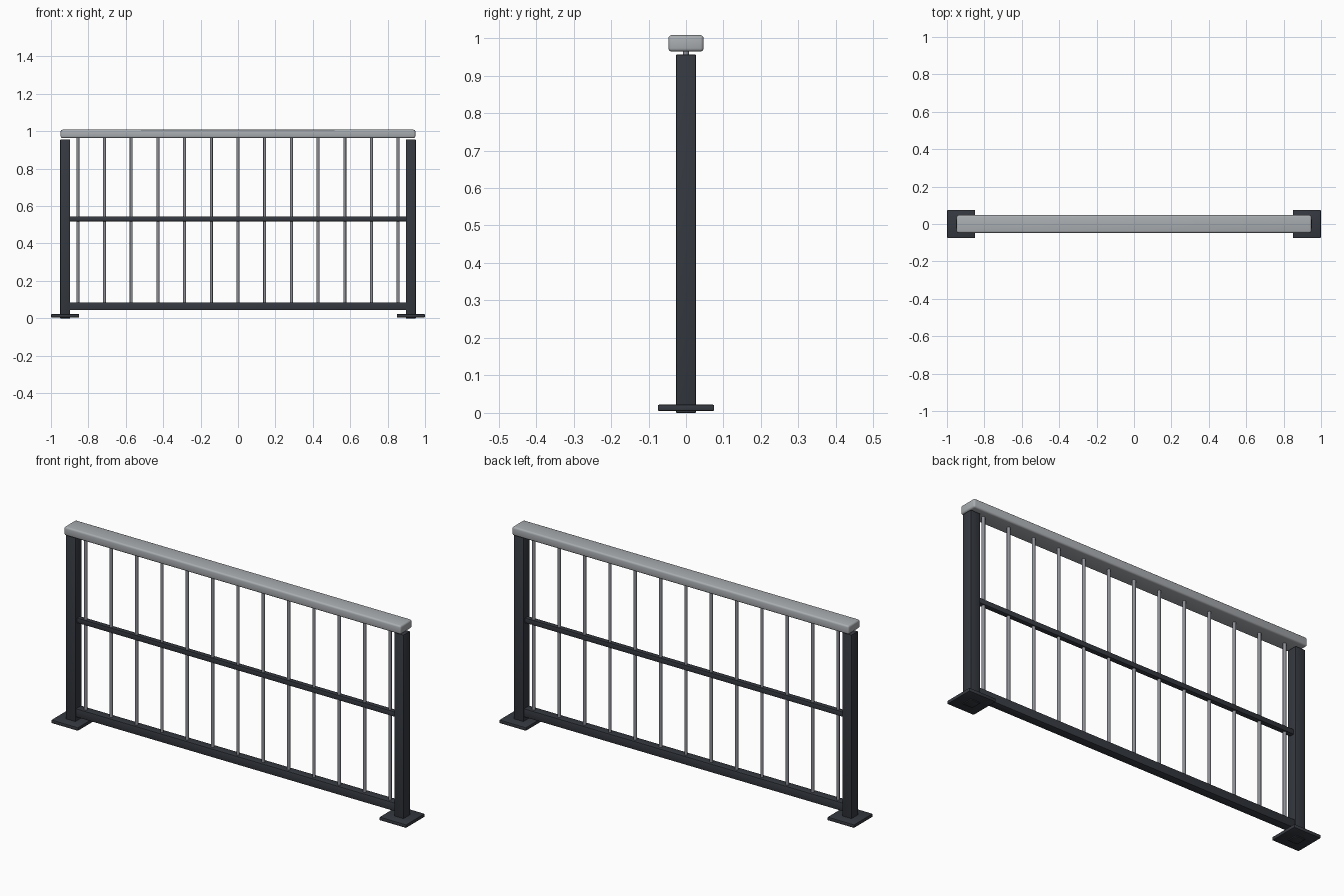
import bpy
from math import radians

if "Cube" in bpy.data.objects:
    bpy.data.objects.remove(bpy.data.objects["Cube"])


def material(name, color):
    m = bpy.data.materials.new(name)
    m.diffuse_color = (*color, 1)
    m.use_nodes = True
    m.node_tree.nodes["Principled BSDF"].inputs["Base Color"].default_value = m.diffuse_color
    return m


DARK = material("dark_metal", (0.035, 0.04, 0.05))
RAIL = material("brushed_rail", (0.40, 0.42, 0.44))
ROD = material("steel_rod", (0.26, 0.27, 0.30))


def box(name, center, size, mat, bevel=0.002, segments=2):
    bpy.ops.mesh.primitive_cube_add(size=1, location=center)
    o = bpy.context.object
    o.name = name
    o.scale = size
    bpy.ops.object.transform_apply(location=False, rotation=False, scale=True)
    b = o.modifiers.new("edge", 'BEVEL')
    b.width = bevel
    b.segments = segments
    o.data.materials.append(mat)
    bpy.ops.object.modifier_apply(modifier=b.name)
    bpy.ops.object.shade_smooth_by_angle(angle=radians(35))
    return o


# Posts standing through their floor plates
for side, sx in (("left", -1), ("right", 1)):
    x = sx * 0.924
    box(side + "_post", (x, 0, 0.478), (0.053, 0.053, 0.956), DARK)
    box(side + "_base_plate", (x, 0, 0.0135), (0.15, 0.15, 0.017), DARK, 0.003)

# Handrail with rounded edges, floating just above the posts
box("handrail", (0, 0, 0.986), (1.896, 0.094, 0.044), RAIL, 0.009, 3)

# Horizontal rails between the posts
box("middle_rail", (0, 0, 0.531), (1.80, 0.025, 0.025), DARK)
box("bottom_rail", (0, 0, 0.064), (1.80, 0.042, 0.042), DARK)

# Evenly spaced round balusters, rising into the handrail
z0, z1 = 0.07, 0.975
for i in range(13):
    bpy.ops.mesh.primitive_cylinder_add(
        vertices=16, radius=0.008, depth=z1 - z0,
        location=((i - 6) * 0.1427, 0, (z0 + z1) / 2))
    rod = bpy.context.object
    rod.name = f"baluster_{i + 1}"
    rod.data.materials.append(ROD)
    bpy.ops.object.shade_smooth_by_angle(angle=radians(35))
